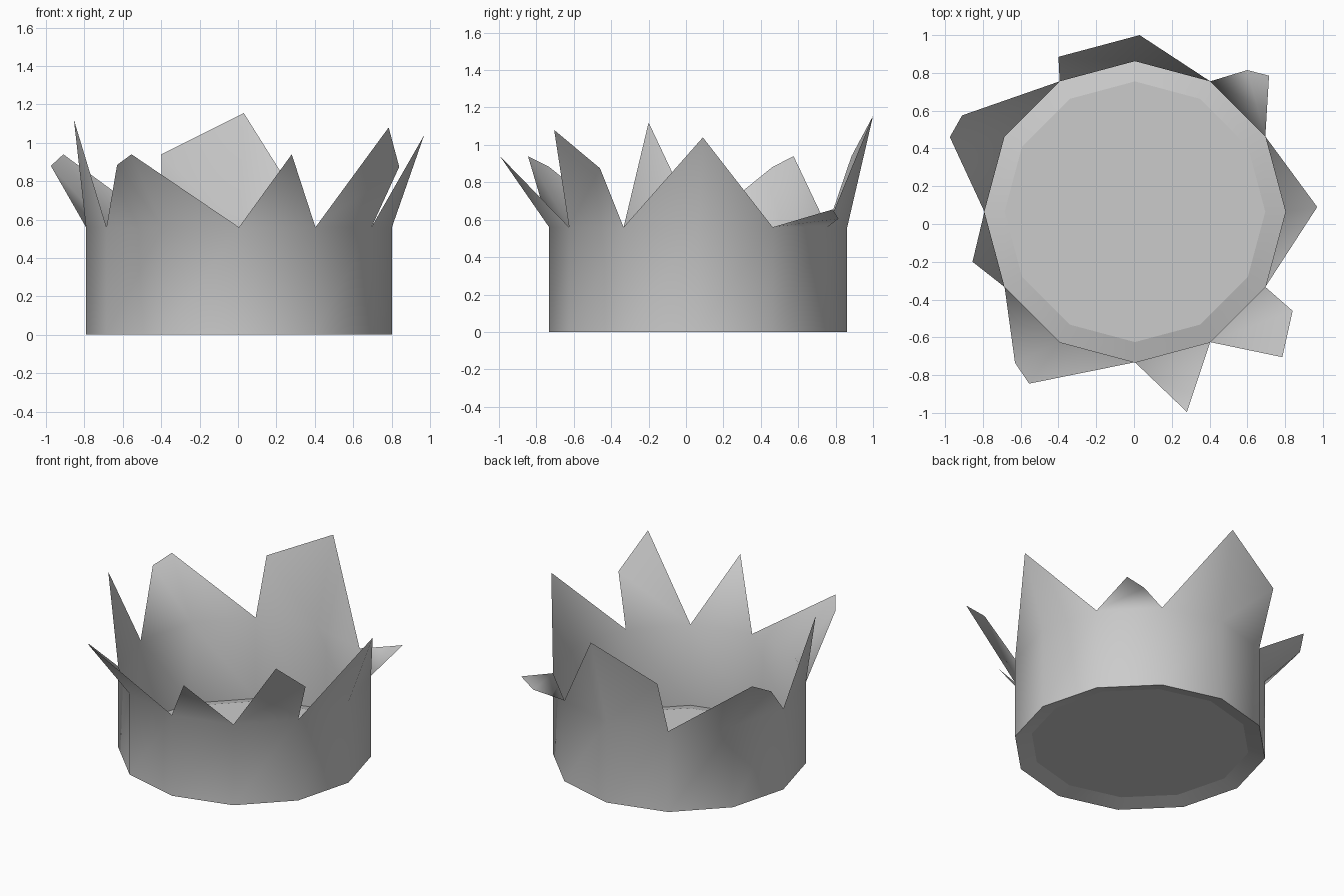
import bpy, bmesh, math
from mathutils import Vector

SIDES = 12
CENTRE = Vector((0.005, 0.065, 0))
RADIUS, FLOOR_RADIUS = 0.797, 0.69
WALL_TOP, FLOOR_Z = 0.56, 0.03

if "Cube" in bpy.data.objects:
    bpy.data.objects.remove(bpy.data.objects["Cube"], do_unlink=True)

grey = bpy.data.materials.new("light_grey")
grey.use_nodes = True
grey.diffuse_color = (0.6, 0.6, 0.6, 1)
grey.node_tree.nodes["Principled BSDF"].inputs["Base Color"].default_value = (0.6, 0.6, 0.6, 1)


def ring(bm, radius, z):
    """Ring of vertices, counterclockwise from +x."""
    step = math.tau / SIDES
    return [bm.verts.new(CENTRE + Vector((radius * math.cos(k * step),
                                          radius * math.sin(k * step), z)))
            for k in range(SIDES)]


def bridge(bm, low, high):
    for k in range(SIDES):
        n = (k + 1) % SIDES
        bm.faces.new((low[k], low[n], high[n], high[k]))


def finish(name, bm, angle):
    mesh = bpy.data.meshes.new(name)
    bm.to_mesh(mesh)
    bm.free()
    mesh.materials.append(grey)
    obj = bpy.data.objects.new(name, mesh)
    bpy.context.collection.objects.link(obj)
    bpy.ops.object.select_all(action="DESELECT")
    obj.select_set(True)
    bpy.context.view_layer.objects.active = obj
    if angle is None:
        bpy.ops.object.shade_smooth()
    else:
        bpy.ops.object.shade_smooth_by_angle(angle=math.radians(angle))
    return obj


# Spikes: first rim corner, number of wall sides spanned, tips counterclockwise
SPIKES = [
    (11, 2, [(0.97, 0.09, 1.04)]),
    (1, 1, [(0.715, 0.785, 0.655), (0.60, 0.815, 0.605)]),
    (2, 2, [(0.03, 1.00, 1.155), (-0.40, 0.885, 0.94)]),
    (4, 2, [(-0.91, 0.575, 0.94), (-0.975, 0.46, 0.88)]),
    (6, 1, [(-0.855, -0.20, 1.12)]),
    (7, 2, [(-0.63, -0.735, 0.885), (-0.555, -0.845, 0.94)]),
    (9, 1, [(0.28, -0.995, 0.94)]),
    (10, 1, [(0.785, -0.705, 1.08), (0.84, -0.46, 0.875)]),
]

# Crown wall with flared spikes, one thin sheet
bm = bmesh.new()
bottom = ring(bm, RADIUS, 0)
rim = ring(bm, RADIUS, WALL_TOP)
bridge(bm, bottom, rim)
for first, span, points in SPIKES:
    base = [rim[(first + k) % SIDES] for k in range(span + 1)]
    tips = [bm.verts.new(p) for p in points]
    if span == 1:
        bm.faces.new(base + tips[::-1])
    else:
        # Wide spikes fan out from the middle corner
        start, middle, end = base
        outline = [end] + tips[::-1] + [start]
        for a, b in zip(outline, outline[1:]):
            bm.faces.new((middle, a, b))
finish("crown_wall", bm, None)

# Floor with a sloping border
bm = bmesh.new()
outer = ring(bm, RADIUS, 0)
inner = ring(bm, FLOOR_RADIUS, FLOOR_Z)
bridge(bm, inner, outer)
bm.faces.new(inner[::-1])
finish("crown_floor", bm, 10)
